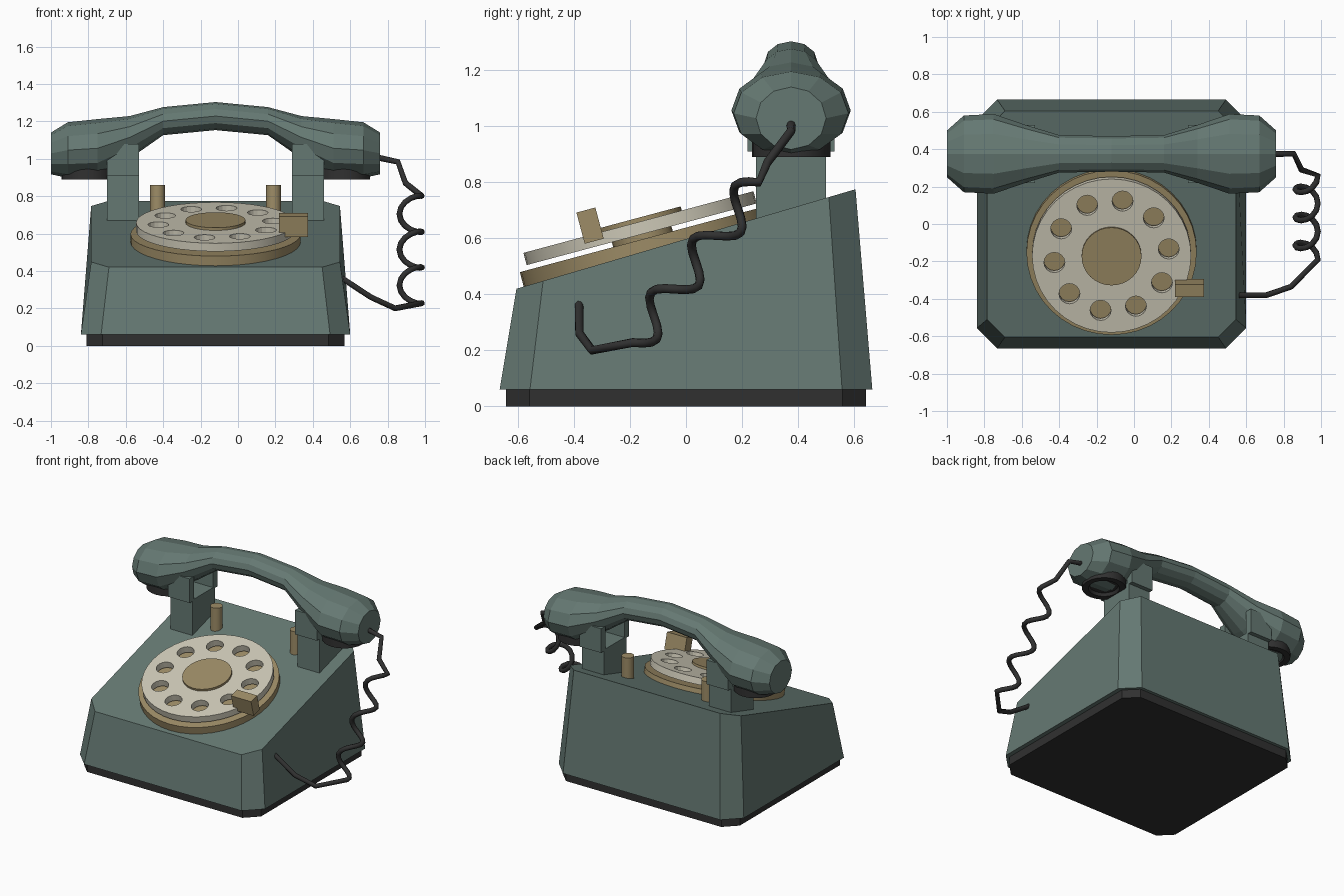
import bpy, bmesh
from math import sin, cos, pi, radians
from mathutils import Matrix, Vector

if "Cube" in bpy.data.objects:
    bpy.data.objects.remove(bpy.data.objects["Cube"])

CX = -0.12  # centre of the telephone itself; the cord hangs out to the right


def material(name, rgb):
    m = bpy.data.materials.new(name)
    m.diffuse_color = (*rgb, 1)
    m.use_nodes = True
    m.node_tree.nodes["Principled BSDF"].inputs["Base Color"].default_value = m.diffuse_color
    return m


GREEN = material("green", (0.13, 0.19, 0.17))
GOLD = material("gold", (0.34, 0.265, 0.135))
CREAM = material("cream", (0.62, 0.59, 0.48))
BLACK = material("black", (0.03, 0.03, 0.03))


def finish(name, bm, mat, matrix=None, smooth=False):
    bmesh.ops.recalc_face_normals(bm, faces=bm.faces)
    me = bpy.data.meshes.new(name)
    bm.to_mesh(me)
    bm.free()
    ob = bpy.data.objects.new(name, me)
    bpy.context.collection.objects.link(ob)
    me.materials.append(mat)
    if matrix:
        ob.matrix_world = matrix
    if smooth:
        bpy.ops.object.select_all(action='DESELECT')
        ob.select_set(True)
        bpy.context.view_layer.objects.active = ob
        bpy.ops.object.shade_smooth_by_angle(angle=radians(30))
    return ob


def loft(name, sections, mat, matrix=None, smooth=False):
    bm = bmesh.new()
    rings = [[bm.verts.new(p) for p in s] for s in sections]
    n = len(rings[0])
    for a, b in zip(rings, rings[1:]):
        for i in range(n):
            bm.faces.new((a[i], a[(i + 1) % n], b[(i + 1) % n], b[i]))
    bm.faces.new(rings[0])
    bm.faces.new(rings[-1])
    return finish(name, bm, mat, matrix, smooth)


def circle(r, z, n, x=0, y=0):
    return [(x + r * cos(2 * pi * i / n), y + r * sin(2 * pi * i / n), z) for i in range(n)]


def disc(name, r, z0, z1, mat, n=40, matrix=None):
    return loft(name, [circle(r, z0, n), circle(r, z1, n)], mat, matrix, True)


def add_box(bm, lo, hi):
    lo, hi = Vector(lo), Vector(hi)
    m = Matrix.Translation((lo + hi) / 2) @ Matrix.Diagonal((*(hi - lo), 1))
    bmesh.ops.create_cube(bm, size=1, matrix=m)


def octagon(hx, hy, c, zfunc):
    pts = [(hx, hy - c), (hx - c, hy), (c - hx, hy), (-hx, hy - c),
           (-hx, c - hy), (c - hx, -hy), (hx - c, -hy), (hx, c - hy)]
    return [(CX + x, y, zfunc(y)) for x, y in pts]


# body: chamfered wedge on a dark plinth
loft("base_plate", [octagon(0.69, 0.643, 0.085, lambda y: 0),
                    octagon(0.69, 0.643, 0.085, lambda y: 0.06)], BLACK)
loft("body", [octagon(0.72, 0.665, 0.108, lambda y: 0.06),
              octagon(0.665, 0.605, 0.095, lambda y: 0.42 + 0.2934 * (y + 0.605))], GREEN)

# dial, tilted towards the front
D = Matrix.Translation((CX, -0.1535, 0.597)) @ Matrix.Rotation(radians(15), 4, 'X')
disc("dial_base", 0.455, -0.06, 0, GOLD, matrix=D)
disc("dial_hub", 0.11, -0.01, 0.03, GOLD, 24, D)
disc("dial_cap", 0.16, 0.03, 0.078, GOLD, 32, D)
wheel = disc("finger_wheel", 0.425, 0.018, 0.063, CREAM, 40, D)

# ten finger holes
bm = bmesh.new()
for k in range(10):
    a = radians(7 + 36 * k)
    m = Matrix.Translation((0.308 * cos(a), 0.308 * sin(a), 0.04))
    bmesh.ops.create_cone(bm, cap_ends=True, segments=16, radius1=0.056,
                          radius2=0.056, depth=0.2, matrix=m)
cutter = finish("hole_cutter", bm, CREAM, D)
cutter.hide_render = True
mod = wheel.modifiers.new("holes", 'BOOLEAN')
mod.operation = 'DIFFERENCE'
mod.solver = 'EXACT'
mod.object = cutter
bpy.ops.object.select_all(action='DESELECT')
wheel.select_set(True)
bpy.context.view_layer.objects.active = wheel
bpy.context.view_layer.update()
bpy.ops.object.modifier_apply(modifier=mod.name)
bpy.data.objects.remove(cutter)

# finger stop
bm = bmesh.new()
add_box(bm, (0.34, -0.205, 0.038), (0.495, -0.135, 0.153))
finish("finger_stop", bm, GOLD, D)

# cradle posts with forked yokes, hook plungers, earpiece and mouthpiece
HY = 0.375
for side, s in (("left", -1), ("right", 1)):
    x = CX + s * 0.495
    bm = bmesh.new()
    add_box(bm, (x - 0.085, HY - 0.125, 0.6), (x + 0.085, HY + 0.125, 0.92))
    for y in (HY - 0.13, HY + 0.13):
        add_box(bm, (x - 0.085, y - 0.025, 0.91), (x + 0.085, y + 0.025, 1.08))
    finish("cradle_" + side, bm, GREEN)
    disc("plunger_" + side, 0.04, 0.62, 0.86, GOLD, 16,
         Matrix.Translation((CX + s * 0.31, HY, 0)))
    loft("handset_cap_" + side,
         [circle(r, z, 24) for r, z in ((0.14, 0.97), (0.14, 0.89), (0.1, 0.89), (0.09, 0.91))],
         BLACK, Matrix.Translation((CX + s * 0.685, HY, 0)), True)

# handset: distance from middle, half width, underside, top
half = [(0.88, 0.125, 0.917, 1.14), (0.79, 0.205, 0.897, 1.195), (0.63, 0.213, 0.9, 1.212),
        (0.46, 0.155, 1.0, 1.228), (0.28, 0.1, 1.126, 1.276)]
profile = [(-d, *r) for d, *r in half] + [(0, 0.095, 1.153, 1.303)] + half[::-1]
loft("handset", [[(CX + d, HY + w * sin(pi * i / 6), (lo + hi) / 2 + (hi - lo) / 2 * cos(pi * i / 6))
                  for i in range(12)] for d, w, lo, hi in profile], GREEN)

# coiled cord
path = [(0.74, HY, 1.008), (0.855, HY, 0.983), (0.895, 0.29, 0.87)]
for i in range(37):
    t = i / 36
    a = 6 * pi * t
    path.append((0.923 + 0.06 * cos(a), 0.26 - 0.45 * t - 0.047 * sin(a), 0.8 - 0.572 * t + 0.036 * sin(a)))
path += [(0.84, -0.335, 0.2), (0.71, -0.38, 0.26), (0.55, -0.382, 0.365)]
cu = bpy.data.curves.new("cord", 'CURVE')
cu.dimensions = '3D'
cu.bevel_depth = 0.016
cu.bevel_resolution = 2
cu.use_fill_caps = True
sp = cu.splines.new('POLY')
sp.points.add(len(path) - 1)
for p, co in zip(sp.points, path):
    p.co = (*co, 1)
cu.materials.append(BLACK)
bpy.context.collection.objects.link(bpy.data.objects.new("cord", cu))
